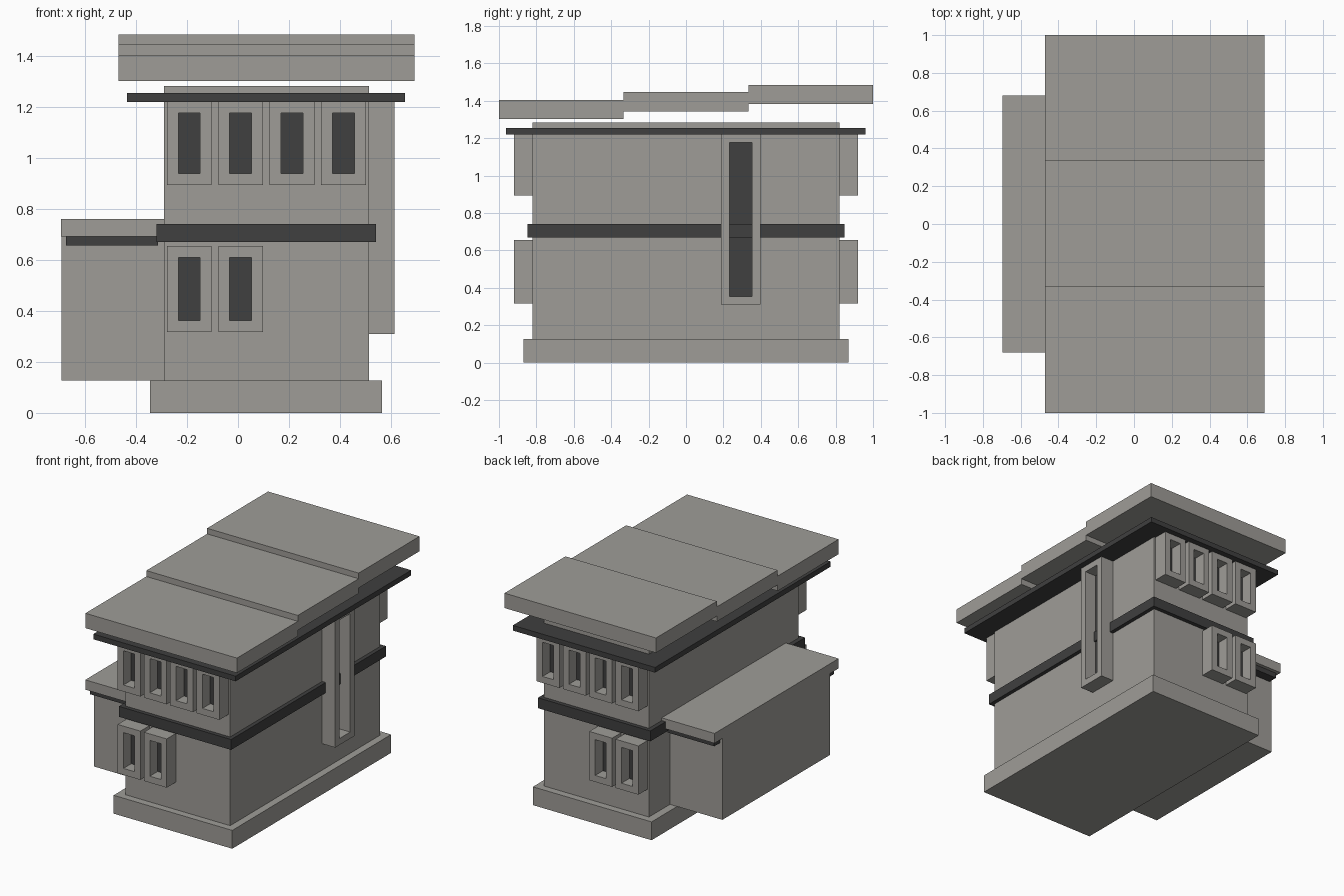
import bpy, bmesh
from mathutils import Vector

if "Cube" in bpy.data.objects:
    bpy.data.objects.remove(bpy.data.objects["Cube"])


def material(name, color):
    m = bpy.data.materials.new(name)
    m.diffuse_color = (*color, 1)
    m.use_nodes = True
    m.node_tree.nodes["Principled BSDF"].inputs["Base Color"].default_value = m.diffuse_color
    return m


STONE = material("warm_grey_stone", (0.345, 0.335, 0.312))
DARK = material("charcoal_trim", (0.05, 0.05, 0.05))


def block(name, x, y, z, mats, pocket=None):
    """Box from (min, max) pairs; pocket = outward direction of a recessed pane."""
    bm = bmesh.new()
    bmesh.ops.create_cube(bm, size=1)
    for v in bm.verts:
        v.co = [(r[0] + r[1]) / 2 + c * (r[1] - r[0]) for c, r in zip(v.co, (x, y, z))]
    bm.normal_update()
    if pocket:
        out = Vector(pocket)
        face = max(bm.faces, key=lambda f: f.normal.dot(out))
        # frame border, then push the pane inward
        bmesh.ops.inset_region(bm, faces=[face], thickness=0.045, use_even_offset=True)
        pane = bmesh.ops.extrude_discrete_faces(bm, faces=[face])["faces"][0]
        bmesh.ops.translate(bm, verts=pane.verts, vec=out * -0.085)
        pane.material_index = 1
        bm.normal_update()
    me = bpy.data.meshes.new(name)
    bm.to_mesh(me)
    bm.free()
    for m in mats:
        me.materials.append(m)
    ob = bpy.data.objects.new(name, me)
    bpy.context.collection.objects.link(ob)
    return ob


# Main volume
block("plinth", (-0.345, 0.565), (-0.87, 0.87), (0, 0.127), [STONE])
block("main_walls", (-0.29, 0.514), (-0.82, 0.82), (0.127, 1.283), [STONE])
block("middle_band", (-0.32, 0.541), (-0.848, 0.848), (0.67, 0.742), [DARK])
block("eave_trim", (-0.435, 0.656), (-0.963, 0.96), (1.22, 1.256), [DARK])

# Stepped roof slabs, rising to the back
for name, y, z in (("roof_front", (-1, -0.333), (1.302, 1.405)),
                   ("roof_middle", (-0.333, 0.333), (1.344, 1.446)),
                   ("roof_back", (0.333, 1), (1.382, 1.485))):
    block(name, (-0.47, 0.692), y, z, [STONE])

# Side annex
block("annex_walls", (-0.692, -0.28), (-0.59, 0.59), (0.127, 0.70), [STONE])
block("annex_trim", (-0.675, -0.315), (-0.655, 0.655), (0.657, 0.693), [DARK])
block("annex_roof", (-0.695, -0.28), (-0.68, 0.68), (0.693, 0.761), [STONE])

# Box windows on front and back
for label, side in (("front", -1), ("back", 1)):
    y = tuple(sorted((side * 0.815, side * 0.92)))
    for row, count, z in (("upper", 4, (0.895, 1.222)), ("lower", 2, (0.317, 0.655))):
        for i in range(count):
            cx = -0.192 + 0.202 * i
            block(f"{label}_{row}_window_{i + 1}", (cx - 0.0875, cx + 0.0875), y, z,
                  [STONE, DARK], (0, side, 0))

# Tall stair window on the right
block("tall_side_window", (0.51, 0.614), (0.188, 0.397), (0.31, 1.221),
      [STONE, DARK], (1, 0, 0))
